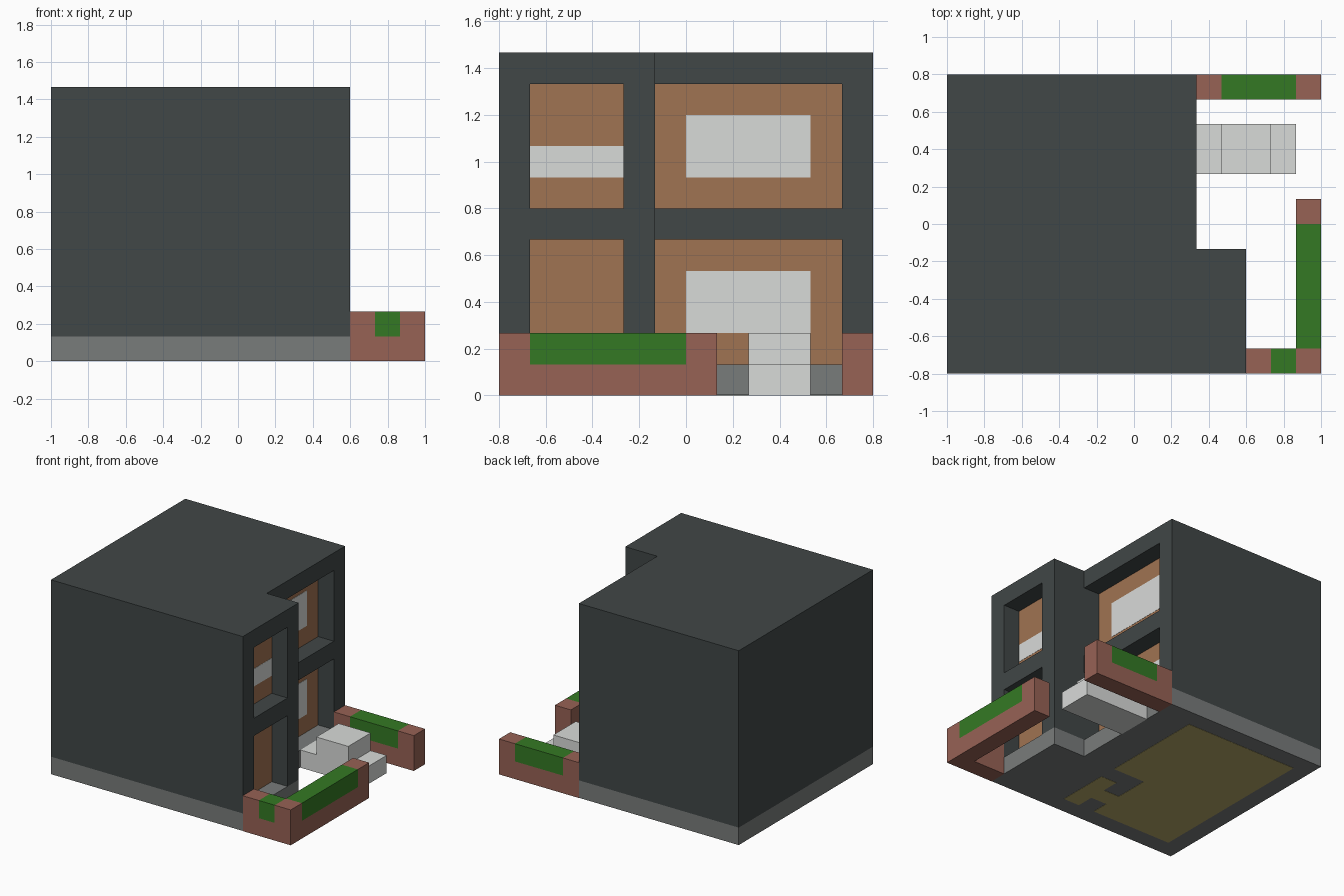
import bpy

U = 2 / 15  # building module

if "Cube" in bpy.data.objects:
    bpy.data.objects.remove(bpy.data.objects["Cube"], do_unlink=True)


def material(name, r, g, b):
    def lin(c):
        c /= 255
        return c / 12.92 if c <= 0.04045 else ((c + 0.055) / 1.055) ** 2.4
    m = bpy.data.materials.new(name)
    m.use_nodes = True
    col = (lin(r), lin(g), lin(b), 1)
    m.diffuse_color = col
    bsdf = next(n for n in m.node_tree.nodes if n.type == 'BSDF_PRINCIPLED')
    bsdf.inputs["Base Color"].default_value = col
    bsdf.inputs["Roughness"].default_value = 0.9
    return m


SLATE = material("slate wall", 65, 71, 71)
STONE = material("grey plinth", 121, 124, 123)
TIMBER = material("brown timber", 160, 115, 82)
PALE = material("pale grey", 217, 219, 217)
BRICK = material("red brick", 151, 98, 85)
LEAF = material("hedge green", 52, 121, 36)
OLIVE = material("tan floor", 181, 167, 104)


def prism(name, outline, lo, hi, mat, axis="z"):
    """Extrude a 2D outline (in modules) along an axis, between lo and hi."""
    place = {"x": lambda p, q, h: (h, p, q),
             "y": lambda p, q, h: (p, h, q),
             "z": lambda p, q, h: (p, q, h)}[axis]
    n = len(outline)
    verts = [tuple(c * U for c in place(p, q, h)) for h in (lo, hi) for p, q in outline]
    faces = [list(range(n))[::-1], list(range(n, 2 * n))]
    faces += [[i, (i + 1) % n, n + (i + 1) % n, n + i] for i in range(n)]
    if axis == "y":
        faces = [f[::-1] for f in faces]
    mesh = bpy.data.meshes.new(name)
    mesh.from_pydata(verts, [], faces)
    mesh.materials.append(mat)
    ob = bpy.data.objects.new(name, mesh)
    bpy.context.scene.collection.objects.link(ob)
    return ob


def box(name, x, y, z, mat):
    return prism(name, [(x[0], y[0]), (x[1], y[0]), (x[1], y[1]), (x[0], y[1])],
                 z[0], z[1], mat)


def carve(target, cutter):
    mod = target.modifiers.new("cut", 'BOOLEAN')
    mod.operation, mod.solver, mod.object = 'DIFFERENCE', 'EXACT', cutter
    bpy.context.view_layer.update()
    graph = bpy.context.evaluated_depsgraph_get()
    mesh = bpy.data.meshes.new_from_object(target.evaluated_get(graph))
    target.modifiers.clear()
    target.data = mesh
    bpy.data.objects.remove(cutter, do_unlink=True)


# Plinth and walls share one stepped plan
T = 0.012  # thickness of painted plates
WING, MAIN = 4.5, 2.5  # outer wall positions
plan = [(-7.5, -6), (WING, -6), (WING, -1), (MAIN, -1), (MAIN, 6), (-7.5, 6)]
prism("plinth", plan, T, 1, STONE)
walls = prism("walls", plan, 1, 11, SLATE)

# Recessed windows: one bay in the wing, one in the main block, two storeys
for bay, wall, y in (("wing", WING, (-5, -2)), ("main", MAIN, (-1, 5))):
    for storey, z in (("lower", (1, 5)), ("upper", (6, 10))):
        name = bay + "_" + storey
        bottom = z[0] - (0.5 if storey == "lower" else 0)
        carve(walls, box("cutter", (wall - 1, wall + 0.5), y, (bottom, z[1]), SLATE))
        box(name + "_panel", (wall - 1, wall - 1 + T), y, z, TIMBER)

# Pale window panes
for name, wall, y, z in (("wing_upper_pane", WING, (-5, -2), (7, 8)),
                         ("main_upper_pane", MAIN, (0, 4), (7, 9)),
                         ("main_lower_pane", MAIN, (0, 4), (2, 4))):
    box(name, (wall - 1 + T, wall - 1 + 2 * T), y, z, PALE)


def planter(name, axis, run, width, posts=(1, 1)):
    """Brick trough with raised end posts and a hedge filling the gap."""
    a, b = run
    c, d = a + posts[0], b - posts[1]
    outline = [(a, 0), (b, 0)]
    outline += [(b, 2), (d, 2)] if posts[1] else []
    outline += [(d, 1), (c, 1), (c, 2), (a, 2)]
    prism(name + "_brick", outline, *width, BRICK, axis)
    prism(name + "_hedge", [(c, 1), (d, 1), (d, 2), (c, 2)], *width, LEAF, axis)


planter("front_planter", "y", (4.5, 6.5), (-6, -5), (1, 0))
planter("side_planter", "x", (-6, 1), (6.5, 7.5))
planter("back_planter", "y", (2.5, 7.5), (5, 6))

# Entrance steps: low tread on each side of a raised block
prism("entrance_steps", [(2.5, 0), (6.5, 0), (6.5, 1), (5.5, 1), (5.5, 2),
                         (3.5, 2), (3.5, 1), (2.5, 1)], 2, 4, PALE, "y")

# Floor areas on the underside
for name, x, y in (("floor_main", (-6.5, -1.5), (-5, 5)),
                   ("floor_hall", (-1.5, 0.5), (-1, 5)),
                   ("floor_link", (-1.5, -0.5), (-4, -3)),
                   ("floor_closet", (-0.5, 0.5), (-5, -2))):
    box(name, x, y, (0, 2 * T), OLIVE)
